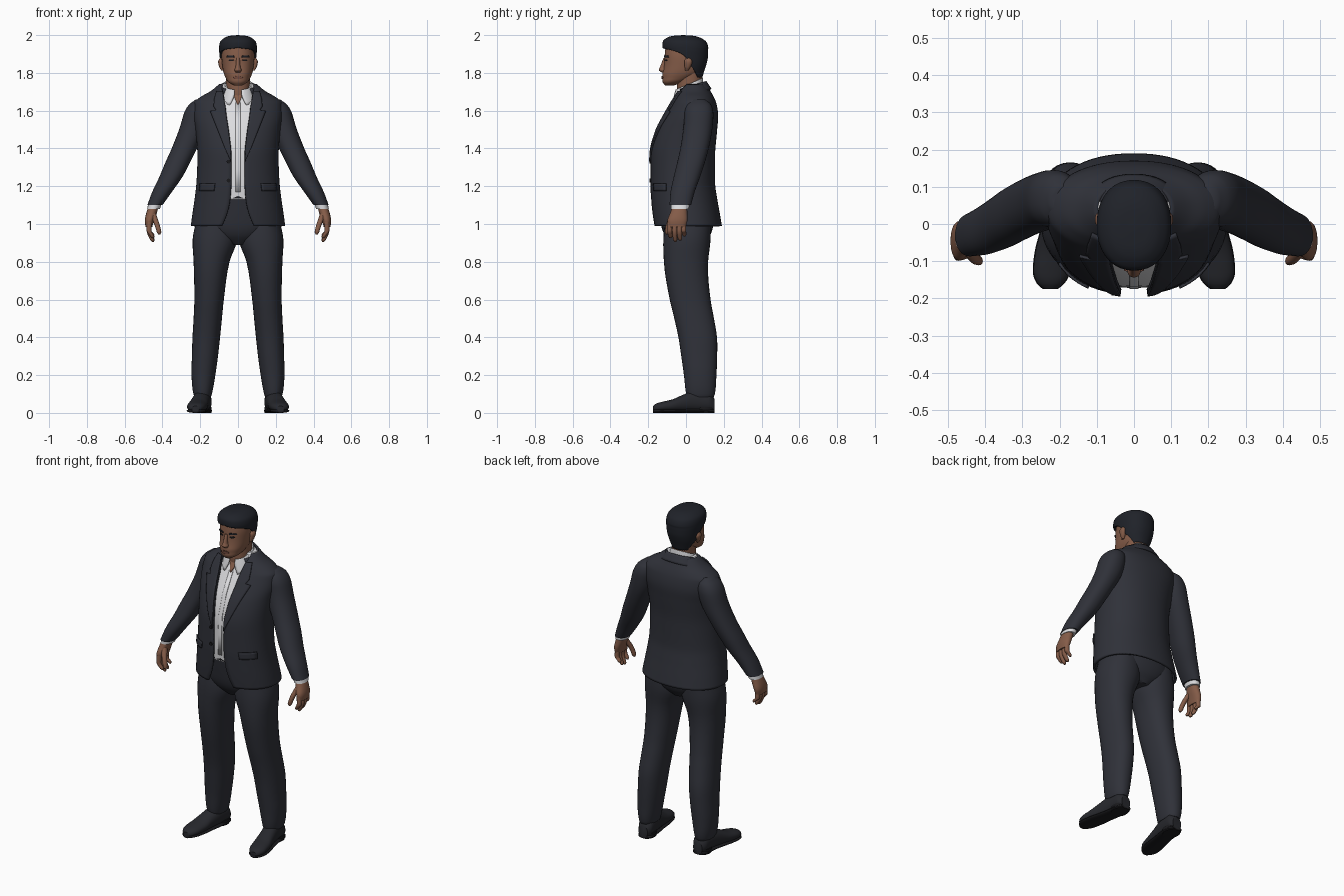
import bpy, bmesh
from math import sin, cos, asin, radians, pi, copysign

cube = bpy.data.objects.get("Cube")
if cube:
    bpy.data.objects.remove(cube, do_unlink=True)

P = 0.91  # roundness exponent of every cross-section
made = []


def material(name, r, g, b, rough=0.8):
    m = bpy.data.materials.new(name)
    m.use_nodes = True
    m.diffuse_color = (r, g, b, 1)
    node = m.node_tree.nodes["Principled BSDF"]
    node.inputs["Base Color"].default_value = (r, g, b, 1)
    node.inputs["Roughness"].default_value = rough
    return m


SUIT = material("dark suit cloth", .029, .031, .041)
SHIRT = material("white shirt", .72, .72, .74)
SKIN = material("skin", .235, .108, .066)
LIPS = material("lips", .17, .07, .048)
HAIR = material("dark hair", .014, .016, .022)
SHOE = material("shoe leather", .02, .021, .026)
BLACK = material("black leather", .01, .01, .012)


def sample(st, t):
    """Smooth, overshoot-free interpolation of station rows by their first value."""
    i = max(k for k in range(len(st) - 1) if k == 0 or st[k][0] <= t)
    h = st[i + 1][0] - st[i][0]
    u = min(1, max(0, (t - st[i][0]) / h))

    def slope(k, c):
        d = [(st[j + 1][c] - st[j][c]) / (st[j + 1][0] - st[j][0])
             for j in (k - 1, k) if 0 <= j < len(st) - 1]
        if len(d) == 1:
            return d[0]
        if d[0] * d[1] <= 0:
            return 0
        return copysign(min(2 * abs(d[0]), 2 * abs(d[1]), abs(d[0] + d[1]) / 2), d[0])

    out = []
    for c in range(1, len(st[0])):
        a, b = st[i][c], st[i + 1][c]
        out.append(a + (b - a) * u * u * (3 - 2 * u)
                   + h * u * (1 - u) * ((1 - u) * slope(i, c) - u * slope(i + 1, c)))
    return out


def finish(name, bm, mat, thick=0, offset=-1):
    me = bpy.data.meshes.new(name)
    bm.to_mesh(me)
    bm.free()
    me.materials.append(mat)
    ob = bpy.data.objects.new(name, me)
    bpy.context.collection.objects.link(ob)
    if thick:
        mod = ob.modifiers.new("thickness", 'SOLIDIFY')
        mod.thickness, mod.offset = thick, offset
    made.append(ob)
    return ob


def power(v):
    return copysign(abs(v) ** P, v)


def loft(name, st, mat, side=1, axis='z', seg=32, steps=4, thick=0):
    """Skin over rows of (t, cx, cy, rx, ry, front opening in degrees, tilt)."""
    st = sorted(tuple(r) + (0, 0)[:7 - len(r)] for r in st)
    bm = bmesh.new()
    ts = [a[0] + (b[0] - a[0]) * k / steps for a, b in zip(st, st[1:]) for k in range(steps)]
    rings = []
    for t in ts + [st[-1][0]]:
        cx, cy, rx, ry, gap, tilt = sample(st, t)
        g = radians(gap)
        ring = []
        for j in range(seg + 1 if thick else seg):
            a = g + (2 * pi - 2 * g) * j / seg
            x, y = cx + rx * power(sin(a)), cy - ry * power(cos(a))
            co = (side * x, y, t + tilt * y) if axis == 'z' else (side * x, t, y)
            ring.append(bm.verts.new(co))
        rings.append(ring)
    for lo, hi in zip(rings, rings[1:]):
        for j in range(seg):
            k = (j + 1) % len(lo)
            bm.faces.new((lo[j], lo[k], hi[k], hi[j]))
    if thick:
        bmesh.ops.remove_doubles(bm, verts=bm.verts, dist=.0008)
    else:
        bm.faces.new(rings[0][::-1])
        bm.faces.new(rings[-1])
        bmesh.ops.recalc_face_normals(bm, faces=bm.faces)
    return finish(name, bm, mat, thick)


def patch(name, st, rows, mat, side=1, thick=.007, cols=6, steps=4):
    """Thin plate on the front of a lofted body; rows of (z, inner x, outer x)."""
    bm = bmesh.new()
    grid = []
    rows = [[p + (q - p) * k / steps for p, q in zip(a, b)]
            for a, b in zip(rows, rows[1:]) for k in range(steps)] + [rows[-1]]
    for z, x0, x1 in rows:
        cx, cy, rx, ry = sample(st, z)[:4]
        line = []
        for k in range(cols + 1):
            x = x0 + (x1 - x0) * k / cols
            f = min(.98, abs(x / rx)) ** (2 / P)
            line.append(bm.verts.new((side * x, cy - ry * (1 - f) ** (P / 2), z)))
        grid.append(line)
    for a, b in zip(grid, grid[1:]):
        for k in range(cols):
            q = (a[k], a[k + 1], b[k + 1], b[k])
            bm.faces.new(q if side > 0 else q[::-1])
    return finish(name, bm, mat, thick, 1)


# Jacket body, open down the front: z, centre y, half width, half depth, half gap
body = [(.99, .008, .25, .182, .085), (1.05, 0, .242, .18, .06), (1.13, -.01, .23, .176, .042),
        (1.22, -.018, .22, .172, .036), (1.36, -.017, .215, .171, .036), (1.5, .005, .225, .16, .05),
        (1.58, .028, .236, .142, .062), (1.64, .04, .232, .12, .07), (1.675, .043, .195, .103, .076),
        (1.7, .042, .15, .09, .08), (1.74, .042, .1, .066, .085)]
jacket = [(z, 0, cy, rx, ry, asin((g / rx) ** (1 / P)) * 180 / pi) for z, cy, rx, ry, g in body]
loft("jacket", jacket, SUIT, seg=64, steps=5, thick=.012)
loft("jacket_collar", [(1.675, 0, .035, .125, .1, 48, .3), (1.725, 0, .03, .092, .078, 40, .3)],
     SUIT, thick=.01)

# Shirt inside the jacket
shirt = [(z, 0, cy, rx * .92, ry - .018) for z, cy, rx, ry, g in body if z > 1.1]
loft("shirt", shirt, SHIRT, seg=48)
loft("shirt_collar", [(1.665, 0, .008, .094, .086, 26, .5), (1.715, 0, .014, .08, .077, 12, .42),
                      (1.735, 0, .016, .074, .073, 14, .42)], SHIRT, thick=.007)
patch("shirt_placket", shirt, [(1.17, -.012, .012), (1.64, -.012, .012)], SHIRT, thick=.004)
patch("open_throat", shirt, [(1.63, -.003, .003), (1.7, -.03, .03)], SKIN, thick=.006)

# Trousers and belt
loft("trouser_seat", [(.89, 0, .01, .05, .08), (.94, 0, .008, .17, .12), (1.02, 0, .005, .222, .142),
                      (1.16, 0, -.01, .2, .15)], SUIT)
loft("belt", [(1.135, 0, -.012, .205, .157), (1.17, 0, -.012, .205, .157)], BLACK)
leg = [(.085, .187, .077, .044, .07), (.1, .187, .077, .049, .076), (.2, .183, .075, .063, .086),
       (.3, .175, .07, .069, .095), (.4, .168, .062, .073, .102), (.5, .16, .043, .075, .105),
       (.6, .153, .022, .078, .108), (.8, .14, 0, .095, .117), (.92, .122, .005, .118, .125),
       (1.03, .118, .01, .1, .12)]

# Sleeves, cuffs and palms
sleeve = [(1.1, .44, -.03, .04, .057), (1.17, .402, -.018, .052, .064), (1.25, .355, .005, .061, .07),
          (1.32, .322, .025, .065, .073), (1.4, .284, .045, .067, .075), (1.5, .24, .062, .072, .077),
          (1.58, .218, .068, .07, .077), (1.63, .205, .068, .056, .066), (1.66, .195, .066, .028, .035)]
cuff = [(1.08, .447, -.032, .034, .048), (1.115, .437, -.03, .036, .05)]
palm = [(.985, .472, -.047, .018, .046), (1.02, .468, -.045, .025, .053), (1.06, .457, -.038, .028, .045),
        (1.11, .443, -.031, .026, .036)]
fingers = [("index", -.086, .925), ("middle", -.06, .906), ("ring", -.035, .912), ("little", -.012, .935)]

# Shoes: y, centre x, half width, height
shoe = [(-.175, .225, .018, .03), (-.16, .224, .035, .042), (-.12, .22, .05, .054), (-.07, .212, .052, .066),
        (-.02, .203, .048, .088), (.05, .19, .046, .112), (.12, .184, .045, .105), (.15, .183, .03, .07)]

# Head surface
skull = [(1.733, 0, -.088, .022, .022), (1.75, 0, -.068, .05, .055), (1.775, 0, -.04, .066, .085),
         (1.8, 0, -.022, .076, .102), (1.84, 0, -.01, .083, .106), (1.89, 0, -.005, .087, .108),
         (1.94, 0, -.003, .08, .105), (1.975, 0, -.003, .055, .075)]
loft("head", skull, SKIN, seg=40)
loft("neck", [(1.64, 0, .025, .066, .066), (1.7, 0, .018, .062, .065), (1.8, 0, .02, .064, .068)], SKIN)
loft("nose", [(1.803, 0, -.12, .014, .01), (1.815, 0, -.12, .019, .024), (1.83, 0, -.117, .013, .021),
              (1.88, 0, -.107, .009, .012)], SKIN, seg=16)
patch("lips", skull, [(1.767, -.012, .012), (1.775, -.026, .026), (1.783, -.012, .012)], LIPS, thick=.005)

# Hair, open over the face
loft("hair", [(1.775, 0, .003, .068, .083, 132), (1.82, 0, -.002, .086, .102, 112),
              (1.845, 0, -.001, .092, .109, 98), (1.875, 0, 0, .096, .115, 92), (1.905, 0, 0, .099, .117, 76),
              (1.922, 0, -.001, .1, .118, 46), (1.934, 0, -.003, .1, .121, 0), (1.96, 0, -.007, .096, .117, 0),
              (1.983, 0, -.012, .076, .094, 0), (1.996, 0, -.014, .045, .056, 0),
              (2, 0, -.014, .0003, .0003, 0)], HAIR, seg=56, thick=.012)

# Paired parts
for s, tag in ((1, "left"), (-1, "right")):
    loft(tag + "_trouser_leg", leg, SUIT, s)
    loft(tag + "_sleeve", sleeve, SUIT, s)
    loft(tag + "_cuff", cuff, SHIRT, s, steps=2)
    loft(tag + "_palm", palm, SKIN, s, seg=20)
    for finger, y, tip in fingers:
        loft(f"{tag}_{finger}_finger", [(tip, .45, y + .004, .005, .005), (tip + .01, .454, y + .003, .011, .011),
                                        (.965, .471, y, .013, .013), (1.01, .469, y, .013, .012)], SKIN, s, seg=12)
    loft(tag + "_thumb", [(.945, .417, -.1, .005, .005), (.957, .418, -.099, .012, .012),
                          (1, .43, -.09, .014, .015), (1.06, .452, -.06, .016, .018)], SKIN, s, seg=12)
    loft(tag + "_shoe", [(y, cx, h / 2 + .006, rx, h / 2) for y, cx, rx, h in shoe], SHOE, s, 'y')
    loft(tag + "_sole", [(y, cx, .011, rx + .002, .011) for y, cx, rx, h in shoe], BLACK, s, 'y')
    loft(tag + "_heel", [(0, .185, .1, .044, .05), (.03, .185, .1, .045, .05)], BLACK, s, steps=1)
    loft(tag + "_ear", [(1.812, .083, .004, .005, .008), (1.83, .087, .008, .012, .015),
                        (1.86, .091, .012, .014, .021), (1.878, .09, .012, .006, .012)], SKIN, s, seg=16)
    patch(tag + "_eyebrow", skull, [(1.882, .018, .058), (1.891, .022, .054)], HAIR, s, .005)
    patch(tag + "_eye", skull, [(1.862, .028, .044), (1.867, .022, .05), (1.872, .028, .044)], BLACK, s, .003)
    # Lapel with a notch, following the jacket edge
    edge = [(1.33, .037), (1.4, .068), (1.5, .108), (1.58, .14), (1.595, .145), (1.6, .115),
            (1.62, .128), (1.66, .124), (1.7, .112)]
    rows = []
    for z, x in edge:
        cx, cy, rx, ry, gap = sample(jacket, z)
        rows.append((z, rx * power(sin(radians(gap))), x))
    patch(tag + "_lapel", jacket, rows, SUIT, s, .008)
    patch(tag + "_pocket_flap", jacket, [(1.175, .125, .2), (1.215, .12, .198)], SUIT, s, .007)

# Jacket buttons on the right front
for i, z in enumerate((1.33, 1.23)):
    bpy.ops.mesh.primitive_cylinder_add(vertices=16, radius=.01, depth=.008,
                                        location=(-.05, -.188, z), rotation=(pi / 2, 0, 0))
    button = bpy.context.object
    button.name = f"jacket_button_{i + 1}"
    button.data.materials.append(BLACK)
    made.append(button)

# Smooth shading with sharp edges kept
bpy.ops.object.select_all(action='DESELECT')
for ob in made:
    ob.select_set(True)
bpy.context.view_layer.objects.active = made[0]
bpy.ops.object.shade_smooth_by_angle(angle=radians(40))
